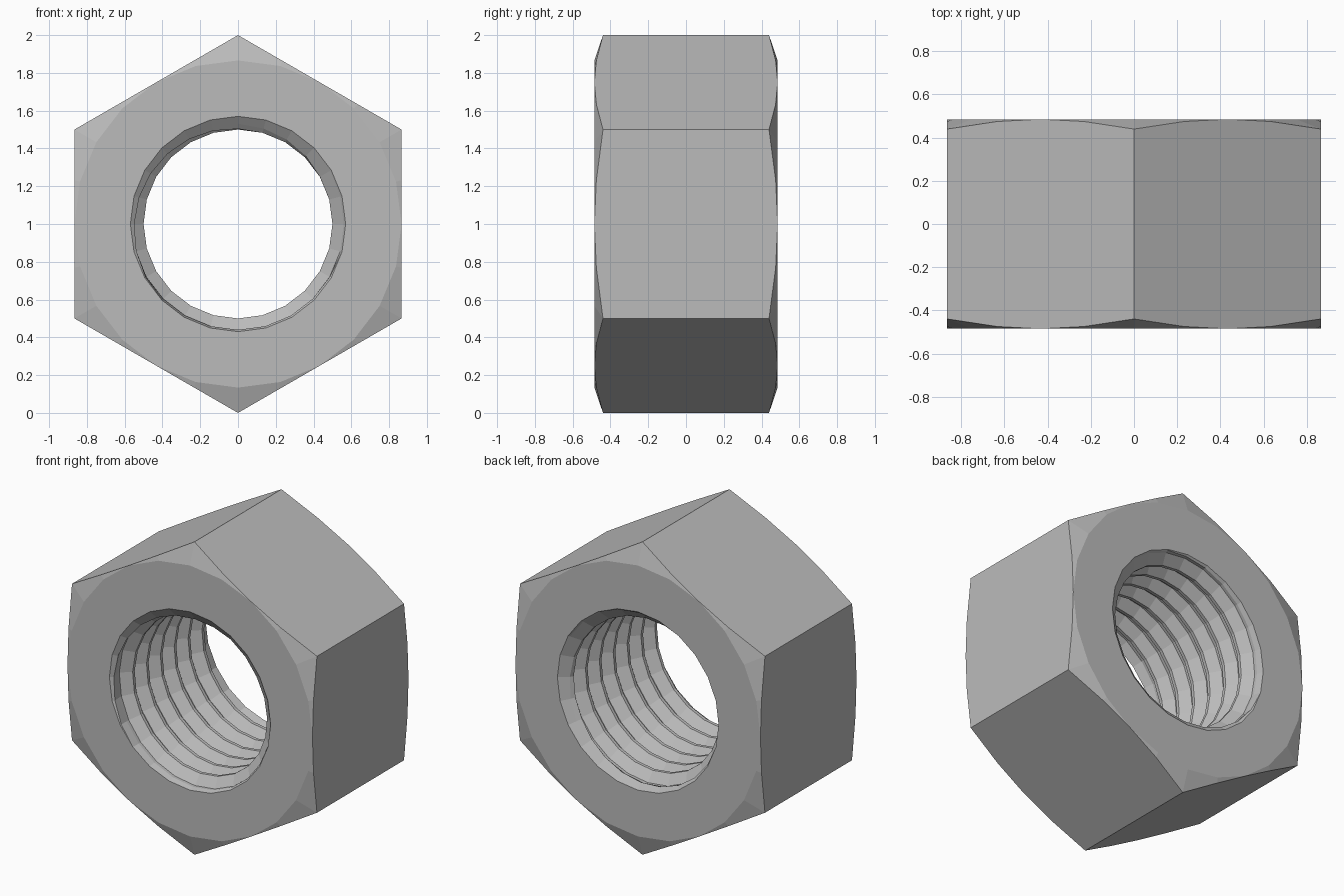
import bpy, bmesh, math

cube = bpy.data.objects.get("Cube")
if cube:
    bpy.data.objects.remove(cube, do_unlink=True)

SIDES = 24            # columns around the axis, four per flat
HALF = 0.485          # half thickness
FLAT = 0.866          # distance from axis to each flat
ENTRY, CREST, ROOT = 0.57, 0.5, 0.56
PITCH = 0.14
THREAD = ((0.0, CREST), (0.15, CREST), (0.5, ROOT), (0.65, ROOT))


def thread_point(turn, offset, radius, spin):
    """One point of the right-hand thread, trimmed to the countersunk bore."""
    y = PITCH * (turn + offset - spin)
    if abs(y) >= HALF - 0.002:
        return ENTRY, math.copysign(HALF, y)
    return max(radius, ENTRY - (HALF - abs(y)) * 1.3), y


def section(angle):
    """Closed radial section: threaded bore, faces, chamfers and outer flat."""
    spin = angle / math.tau
    points = [thread_point(t, o, r, spin) for t in range(-5, 6) for o, r in THREAD]
    points = [(ENTRY, -HALF)] + points + [(ENTRY, HALF)]
    from_flat = (angle + math.pi / 6) % (math.pi / 3) - math.pi / 6
    outer = FLAT / math.cos(from_flat)
    chamfer = HALF - (outer - FLAT) * 0.34
    return points + [(FLAT, HALF), (outer, chamfer), (outer, -chamfer), (FLAT, -HALF)]


# Sweep the section around the axis, then weld the trimmed thread ends
bm = bmesh.new()
columns = []
for i in range(SIDES + 1):
    a = math.tau * i / SIDES
    columns.append([bm.verts.new((r * math.cos(a), y, 1 + r * math.sin(a)))
                    for r, y in section(a)])
for left, right in zip(columns, columns[1:]):
    for j in range(len(left)):
        k = (j + 1) % len(left)
        bm.faces.new((left[j], left[k], right[k], right[j]))
bmesh.ops.remove_doubles(bm, verts=bm.verts, dist=0.0005)
bmesh.ops.recalc_face_normals(bm, faces=bm.faces)

mesh = bpy.data.meshes.new("hex_nut")
bm.to_mesh(mesh)
bm.free()
nut = bpy.data.objects.new("hex_nut", mesh)
bpy.context.collection.objects.link(nut)

# Plain grey metal
grey = bpy.data.materials.new("plain_grey")
grey.use_nodes = True
colour = (0.5, 0.5, 0.5, 1)
grey.diffuse_color = colour
grey.node_tree.nodes["Principled BSDF"].inputs["Base Color"].default_value = colour
mesh.materials.append(grey)
